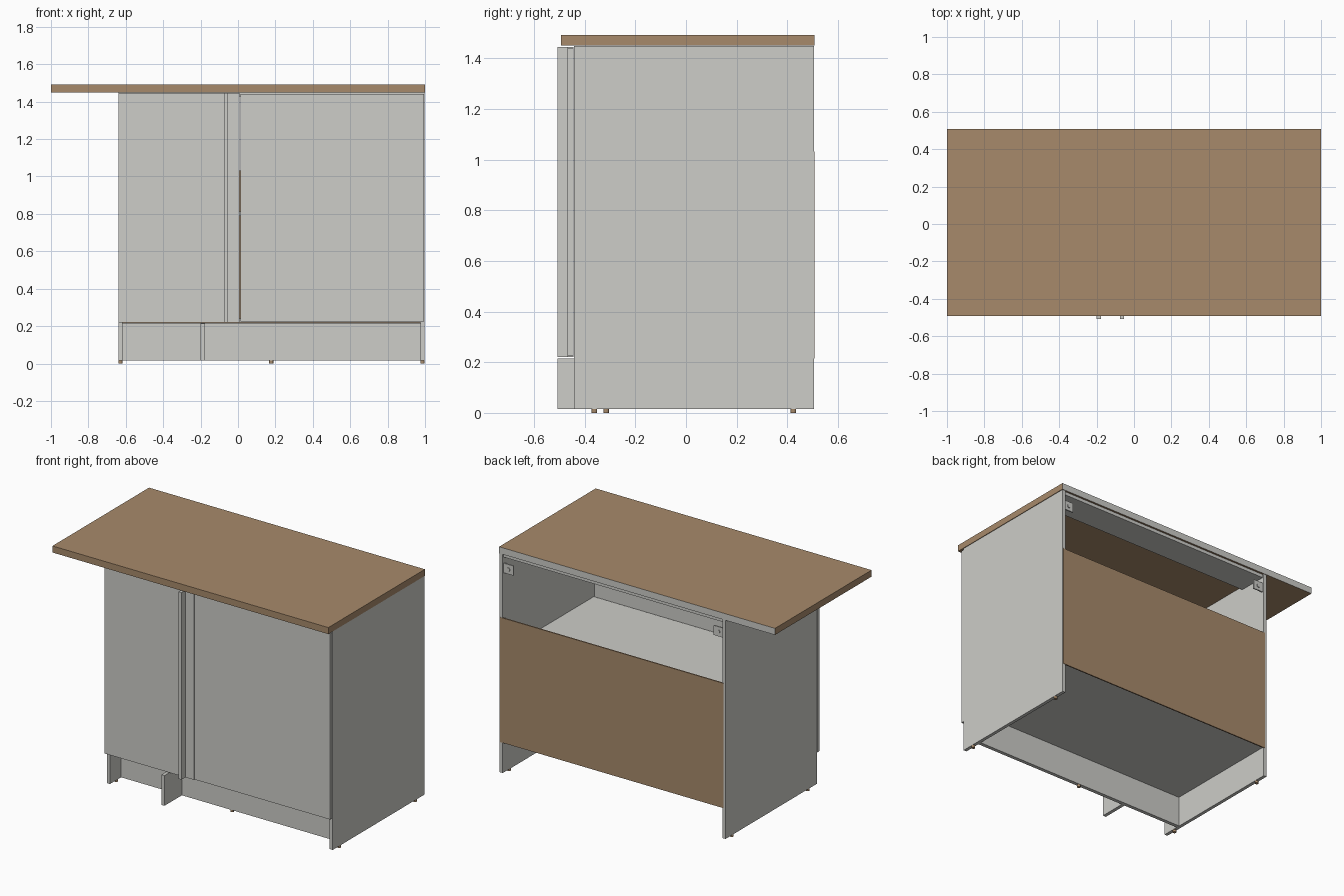
import bpy, bmesh
from mathutils import Matrix

if "Cube" in bpy.data.objects:
    bpy.data.objects.remove(bpy.data.objects["Cube"])


def material(name, rgb):
    m = bpy.data.materials.new(name)
    m.diffuse_color = (*rgb, 1)
    m.use_nodes = True
    m.node_tree.nodes["Principled BSDF"].inputs["Base Color"].default_value = m.diffuse_color
    return m


GREY = material("light grey board", (0.61, 0.61, 0.58))
BROWN = material("wood brown", (0.39, 0.255, 0.147))


def finish(name, bm, mat):
    me = bpy.data.meshes.new(name)
    bm.to_mesh(me)
    bm.free()
    me.materials.append(mat)
    ob = bpy.data.objects.new(name, me)
    bpy.context.collection.objects.link(ob)
    return ob


def box(name, x, y, z, mat=GREY):
    bm = bmesh.new()
    bmesh.ops.create_cube(bm, size=1)
    for v in bm.verts:
        for i, (a, b) in enumerate((x, y, z)):
            v.co[i] = a if v.co[i] < 0 else b
    return finish(name, bm, mat)


def cylinder(name, centre, radius, depth, mat, rot=Matrix()):
    bm = bmesh.new()
    bmesh.ops.create_cone(bm, cap_ends=True, segments=16, radius1=radius,
                          radius2=radius, depth=depth,
                          matrix=Matrix.Translation(centre) @ rot)
    return finish(name, bm, mat)


LEFT, RIGHT, T = -0.64, 0.997, 0.022
BACK, FRONT, DOOR = 0.505, -0.443, -0.468
LOW, TOP, FLOOR = 0.22, 1.449, 0.016
IN_L, IN_R = LEFT + T, RIGHT - T

# worktop with a bare grey rear edge
top = box("worktop", (-1, 1), (-0.493, 0.507), (1.45, 1.493), BROWN)
top.data.materials.append(GREY)
for p in top.data.polygons:
    if p.normal.y > 0.9:
        p.material_index = 1

# carcass
box("left_side_panel", (LEFT, IN_L), (FRONT, BACK), (FLOOR, TOP))
box("right_side_panel", (IN_R, RIGHT), (FRONT, BACK), (FLOOR, TOP))
box("bottom_panel", (IN_L, IN_R), (FRONT, 0.495), (LOW, LOW + T))
box("shelf", (IN_L, IN_R), (FRONT + 0.005, 0.495), (0.79, 0.812))
box("rear_top_rail", (IN_L, IN_R), (0.30, 0.495), (1.427, TOP))
box("front_top_rail", (IN_L, IN_R), (FRONT, -0.25), (1.427, TOP))
box("back_panel", (LEFT + 0.013, RIGHT - 0.004), (0.499, 0.507), (0.215, 1.033), BROWN)

# front: blind panel, projecting corner strip, filler and door
box("blind_front_panel", (LEFT, -0.076), (DOOR, FRONT - 0.002), (LOW, 1.446))
box("corner_strip", (-0.075, -0.054), (-0.508, FRONT - 0.002), (LOW, 1.446))
box("corner_filler", (-0.053, 0.009), (DOOR, FRONT - 0.002), (LOW, 1.446))
box("door", (0.013, 0.994), (DOOR, FRONT - 0.002), (LOW + 0.004, 1.442))

# plinth with the short return board
box("plinth", (IN_L, IN_R), (-0.328, -0.304), (FLOOR, LOW - 0.002))
box("plinth_return", (-0.2, -0.177), (-0.508, -0.328), (FLOOR, 0.214))

# feet under the sides and the plinth
for x in (LEFT + T / 2, RIGHT - T / 2):
    for y in (-0.362, 0.424):
        cylinder("foot", (x, y, 0.009), 0.011, 0.018, BROWN)
cylinder("plinth_foot", (0.178, -0.315, 0.009), 0.011, 0.018, BROWN)

# hanging brackets in the rear upper corners
turn = Matrix.Rotation(1.5708, 4, 'X')
for x in (IN_L + 0.035, IN_R - 0.035):
    box("bracket_plate", (x - 0.035, x + 0.035), (0.488, 0.496), (1.325, 1.388))
    cylinder("bracket_screw", (x, 0.498, 1.356), 0.012, 0.006, GREY, turn)
